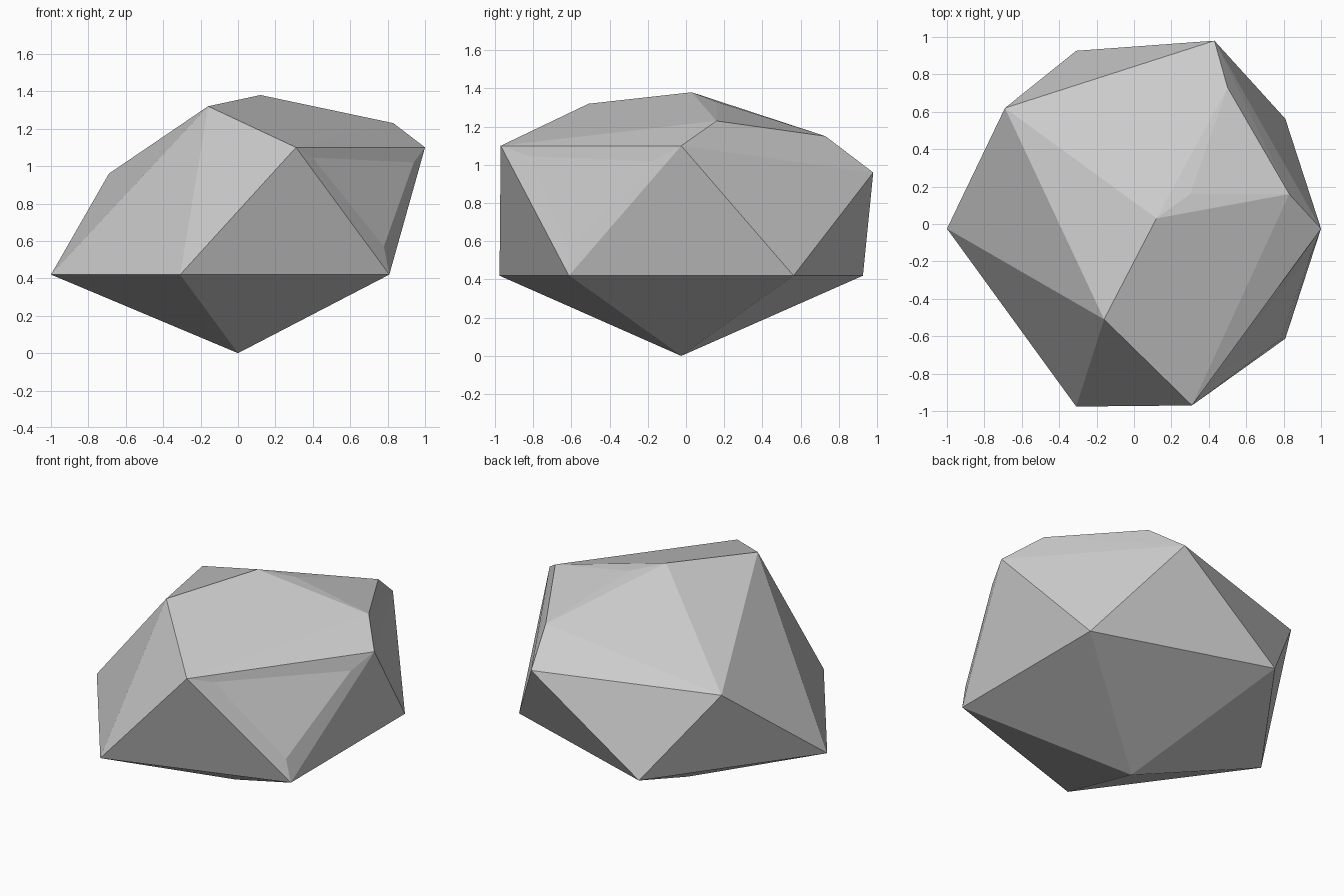
import bpy, bmesh
from math import cos, sin, radians
from mathutils import Vector

cube = bpy.data.objects.get("Cube")
if cube:
    bpy.data.objects.remove(cube, do_unlink=True)

stone = bpy.data.materials.new("stone_grey")
stone.use_nodes = True
colour = (0.6, 0.6, 0.6, 1)
stone.diffuse_color = colour
stone.node_tree.nodes["Principled BSDF"].inputs["Base Color"].default_value = colour

# Lower body: a point below a regular five-sided ring
centre_y = -0.025
points = [Vector((0, centre_y, 0))]
for i in range(5):
    a = radians(36 + 72 * i)
    points.append(Vector((cos(a), centre_y + sin(a), 0.42)))

# Upper body: shoulder corners and the chipped crown
left_corner = Vector((1, -0.025, 1.1))
front_corner = Vector((0.31, -0.97, 1.1))
base_corner = points[5]
points += [left_corner, front_corner]
points += [Vector(p) for p in (
    (-0.69, 0.62, 0.96), (0.43, 0.98, 0.96), (-0.16, -0.51, 1.32),
    (0.12, 0.03, 1.38), (0.3, 0.16, 1.33), (0.83, 0.16, 1.23),
    (0.5, 0.73, 1.15))]

bm = bmesh.new()
for p in points:
    bm.verts.new(p)
bmesh.ops.convex_hull(bm, input=bm.verts[:])
bmesh.ops.dissolve_limit(bm, angle_limit=radians(1), verts=bm.verts[:], edges=bm.edges[:])

# Chipped facet: inset one side face and tilt its inner corners
target = (left_corner + front_corner + base_corner) / 3
facet = min(bm.faces, key=lambda f: (f.calc_center_median() - target).length)
bmesh.ops.inset_individual(bm, faces=[facet], thickness=0.05)
inner = {0: (left_corner, (0.94, -0.18, 1.02)),
         1: (front_corner, (0.4, -0.82, 1.045)),
         2: (base_corner, (0.78, -0.62, 0.57))}
for v in facet.verts:
    corner, place = min(inner.values(), key=lambda c: (c[0] - v.co).length)
    v.co = place

bmesh.ops.recalc_face_normals(bm, faces=bm.faces[:])
mesh = bpy.data.meshes.new("rock")
bm.to_mesh(mesh)
bm.free()
mesh.materials.append(stone)
rock = bpy.data.objects.new("rock", mesh)
bpy.context.collection.objects.link(rock)
